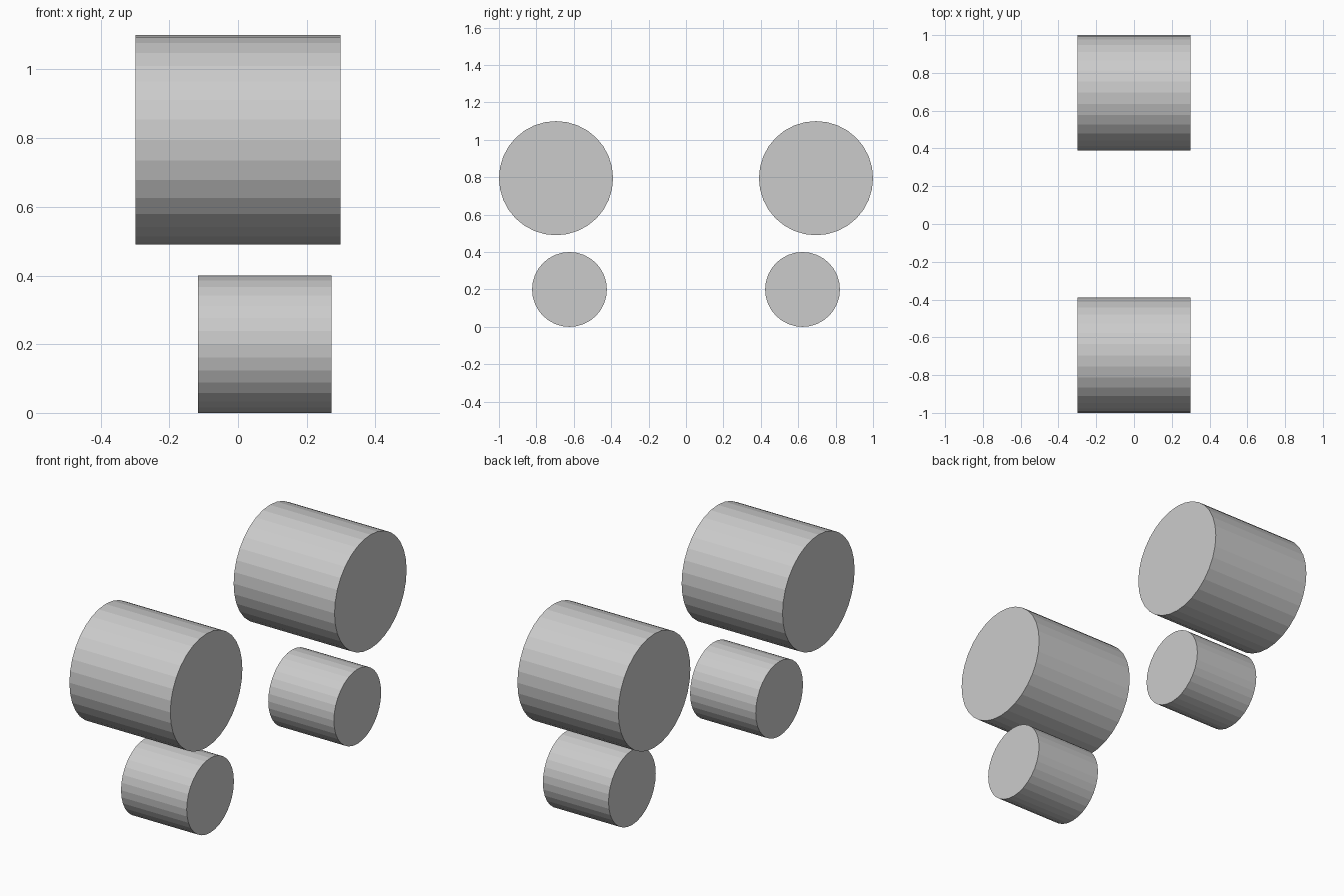
import bpy
import math

if "Cube" in bpy.data.objects:
    bpy.data.objects.remove(bpy.data.objects["Cube"])


def roller(name, radius, x0, x1, y, z):
    """Flat-faced 32-sided cylinder lying along x."""
    bpy.ops.mesh.primitive_cylinder_add(
        vertices=32, radius=radius, depth=x1 - x0,
        location=((x0 + x1) / 2, y, z), rotation=(0, math.pi / 2, 0))
    bpy.context.object.name = name


# Two wide upper cylinders and two narrow lower ones, mirrored across y
for side, label in ((-1, "front"), (1, "back")):
    roller(f"large_wheel_{label}", 0.305, -0.299, 0.299, side * 0.695, 0.795)
    roller(f"small_wheel_{label}", 0.2, -0.117, 0.272, side * 0.623, 0.2)
